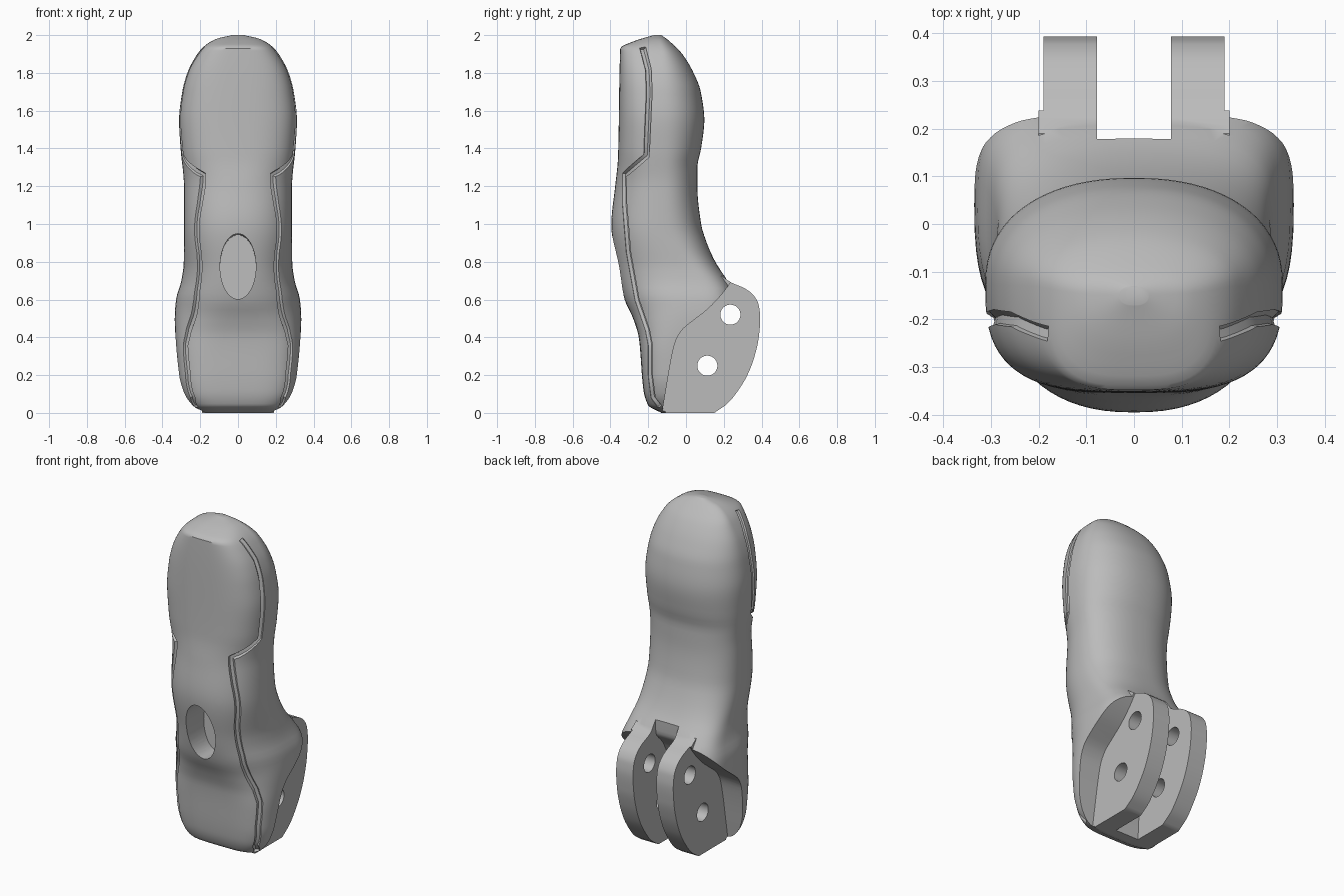
import bpy, bmesh, math
from mathutils import Matrix, Vector

old = bpy.data.objects.get("Cube")
if old:
    bpy.data.objects.remove(old, do_unlink=True)

grey = bpy.data.materials.new("plain grey")
grey.use_nodes = True
grey.diffuse_color = (0.5, 0.5, 0.5, 1)
grey.node_tree.nodes["Principled BSDF"].inputs["Base Color"].default_value = (0.5, 0.5, 0.5, 1)


def smooth_lookup(table, z):
    """Monotone cubic interpolation through (z, value) pairs."""
    n = len(table)
    d = [(table[i + 1][1] - table[i][1]) / (table[i + 1][0] - table[i][0]) for i in range(n - 1)]

    def slope(i):
        if i == 0 or i == n - 1:
            return d[min(i, n - 2)]
        a, b = d[i - 1], d[i]
        return 2 * a * b / (a + b) if a * b > 0 else 0

    z = min(max(z, table[0][0]), table[-1][0])
    i = max(k for k in range(n - 1) if table[k][0] <= z)
    h = table[i + 1][0] - table[i][0]
    t = (z - table[i][0]) / h
    return ((2*t**3 - 3*t*t + 1) * table[i][1] + (t**3 - 2*t*t + t) * h * slope(i)
            + (3*t*t - 2*t**3) * table[i + 1][1] + (t**3 - t*t) * h * slope(i + 1))


# Body shape against height
HALF_WIDTH = [(0, .2), (.03, .24), (.1, .288), (.2, .315), (.5, .335), (.6, .328), (.7, .3), (.8, .287),
              (1.2, .286), (1.4, .304), (1.55, .312), (1.7, .295), (1.8, .268), (1.9, .215),
              (1.94, .18), (1.98, .115), (2, .03)]
FRONT = [(0, -.13), (.04, -.2), (.12, -.225), (.4, -.25), (.5, -.28), (.6, -.325), (.75, -.36),
         (1, -.395), (1.2, -.375), (1.35, -.36), (1.93, -.348), (1.97, -.27), (2, -.17)]
BACK = [(0, .15), (.2, .22), (.5, .25), (.65, .245), (.7, .22), (.8, .155), (.9, .11), (1, .08),
        (1.2, .06), (1.3, .06), (1.4, .08), (1.55, .097), (1.7, .078), (1.8, .04), (1.9, -.02),
        (1.97, -.09), (2, -.13)]
MIDDLE = [(0, 0), (.5, .04), (.7, 0), (1, -.12), (1.9, -.13), (2, -.15)]
FRONT_POWER = [(0, 4), (.3, 3.8), (.6, 2.4), (1.2, 2.3), (1.4, 2.8), (1.93, 3.2), (2, 2.4)]
BACK_POWER = [(0, 4), (.6, 4), (.85, 2.6), (1.1, 2.3), (2, 2.2)]


def mesh_object(name, bm):
    bmesh.ops.recalc_face_normals(bm, faces=bm.faces)
    mesh = bpy.data.meshes.new(name)
    bm.to_mesh(mesh)
    bm.free()
    obj = bpy.data.objects.new(name, mesh)
    bpy.context.collection.objects.link(obj)
    mesh.materials.append(grey)
    return obj


def loft_body(rings=100, sides=72):
    bm = bmesh.new()
    loops = []
    for k in range(rings + 1):
        z = 1 - math.cos(math.pi * k / rings)
        mid, wide = smooth_lookup(MIDDLE, z), smooth_lookup(HALF_WIDTH, z)
        loop = []
        for s in range(sides):
            a = 2 * math.pi * s / sides
            front = math.sin(a) < 0
            p = smooth_lookup(FRONT_POWER if front else BACK_POWER, z)
            depth = abs(smooth_lookup(FRONT if front else BACK, z) - mid)
            x = math.copysign(abs(math.cos(a)) ** (2 / p), math.cos(a)) * wide
            y = math.copysign(abs(math.sin(a)) ** (2 / p), math.sin(a)) * depth + mid
            loop.append(bm.verts.new((x, y, z)))
        loops.append(loop)
    for low, high in zip(loops, loops[1:]):
        for s in range(sides):
            t = (s + 1) % sides
            bm.faces.new((low[s], low[t], high[t], high[s]))
    bm.faces.new(loops[0])
    bm.faces.new(loops[-1])
    return mesh_object("finger_segment_body", bm)


def side_x(y, z):
    mid = smooth_lookup(MIDDLE, z)
    p = smooth_lookup(FRONT_POWER, z)
    t = min(1, abs((y - mid) / (smooth_lookup(FRONT, z) - mid)))
    return smooth_lookup(HALF_WIDTH, z) * (1 - t ** p) ** (1 / p)


def prism(name, outline, x0, x1):
    """Extrude a (y, z) outline sideways."""
    bm = bmesh.new()
    face = bm.faces.new([bm.verts.new((x0, y, z)) for y, z in outline])
    ext = bmesh.ops.extrude_face_region(bm, geom=[face])
    bmesh.ops.translate(bm, vec=(x1 - x0, 0, 0), verts=[g for g in ext["geom"] if isinstance(g, bmesh.types.BMVert)])
    return mesh_object(name, bm)


def cylinder(name, start, end, rx, ry):
    start, end = Vector(start), Vector(end)
    axis = end - start
    bm = bmesh.new()
    bmesh.ops.create_cone(bm, cap_ends=True, segments=48, radius1=1, radius2=1, depth=axis.length)
    turn = axis.to_track_quat('Z', 'Y').to_matrix().to_4x4()
    bm.transform(Matrix.Translation((start + end) / 2) @ turn @ Matrix.Diagonal((rx, ry, 1, 1)))
    return mesh_object(name, bm)


def combine(target, tool, operation):
    mod = target.modifiers.new(tool.name, 'BOOLEAN')
    mod.operation, mod.object, mod.solver = operation, tool, 'EXACT'
    bpy.context.view_layer.objects.active = target
    bpy.ops.object.modifier_apply(modifier=mod.name)
    bpy.data.objects.remove(tool, do_unlink=True)


def rounded(points, step=.02):
    """Smooth a (y, z) path that runs steadily in z."""
    table = sorted((z, y) for y, z in points)
    low, high = table[0][0], table[-1][0]
    n = int((high - low) / step)
    return [(smooth_lookup(table, low + (high - low) * i / n), low + (high - low) * i / n) for i in range(n + 1)]


body = loft_body()

# Hinge lugs
lug_back = rounded([(.15, 0), (.22, .05), (.27, .11), (.325, .2), (.363, .3), (.385, .4), (.393, .5),
                    (.385, .57), (.36, .62), (.31, .66), (.24, .69), (.19, .725)], .012)
lug = [(-.11, 0)] + lug_back + [(.05, .725), (-.05, .4), (-.1, .15)]
for side in (-1, 1):
    combine(body, prism("hinge_lug", lug, side * .07, side * .2), 'UNION')

# Flat outer cheeks of the lugs
cheek = rounded([(-.13, -.02), (-.11, .1), (-.075, .3), (-.055, .38), (-.02, .44), (.04, .49),
                 (.11, .545), (.17, .605), (.215, .66), (.25, .71)])
cheek += [(.6, .71), (.6, -.02)]
for side in (-1, 1):
    combine(body, prism("cheek_cutter", cheek, side * .19, side * .6), 'DIFFERENCE')

# Slot between the lugs
slot = rounded([(-.06, -.02), (-.05, .15), (-.02, .3), (.04, .46), (.11, .6), (.175, .68), (.18, .8)])
combine(body, prism("slot_cutter", slot + [(.6, .8), (.6, -.02)], -.078, .078), 'DIFFERENCE')

# Pin holes
for y, z in ((.235, .52), (.113, .25)):
    combine(body, cylinder("pin_hole_cutter", (-.5, y, z), (.5, y, z), .053, .053), 'DIFFERENCE')

# Front pocket with its channel down
combine(body, cylinder("pocket_cutter", (0, -.5, .78), (0, -.19, .77), .095, .172), 'DIFFERENCE')
combine(body, cylinder("channel_cutter", (0, -.24, .76), (0, -.12, .5), .078, .078), 'DIFFERENCE')

# Seam grooves beside the front panel
seam = [(-.23, 1.935), (-.2, 1.82), (-.195, 1.7), (-.21, 1.36), (-.328, 1.26), (-.325, 1.1), (-.305, .85),
        (-.26, .6), (-.205, .44), (-.19, .36), (-.19, .2), (-.175, .08), (-.13, .02)]
path = []
for (y0, z0), (y1, z1) in zip(seam, seam[1:]):
    for i in range(5):
        y, z = y0 + (y1 - y0) * i / 5, z0 + (z1 - z0) * i / 5
        path.append((side_x(y, z), y, z))
for side in (-1, 1):
    curve = bpy.data.curves.new("seam_cutter", 'CURVE')
    curve.dimensions = '3D'
    curve.bevel_depth, curve.bevel_resolution, curve.use_fill_caps = .018, 1, True
    line = curve.splines.new('POLY')
    line.points.add(len(path) - 1)
    for point, (x, y, z) in zip(line.points, path):
        point.co = (side * x, y, z, 1)
    tube = bpy.data.objects.new("seam_cutter", curve)
    bpy.context.collection.objects.link(tube)
    bpy.ops.object.select_all(action='DESELECT')
    tube.select_set(True)
    bpy.context.view_layer.objects.active = tube
    bpy.ops.object.convert(target='MESH')
    combine(body, bpy.context.view_layer.objects.active, 'DIFFERENCE')

# Soft shading with crisp cut edges
bpy.ops.object.select_all(action='DESELECT')
body.select_set(True)
bpy.context.view_layer.objects.active = body
bpy.ops.object.shade_smooth_by_angle(angle=math.radians(35))
